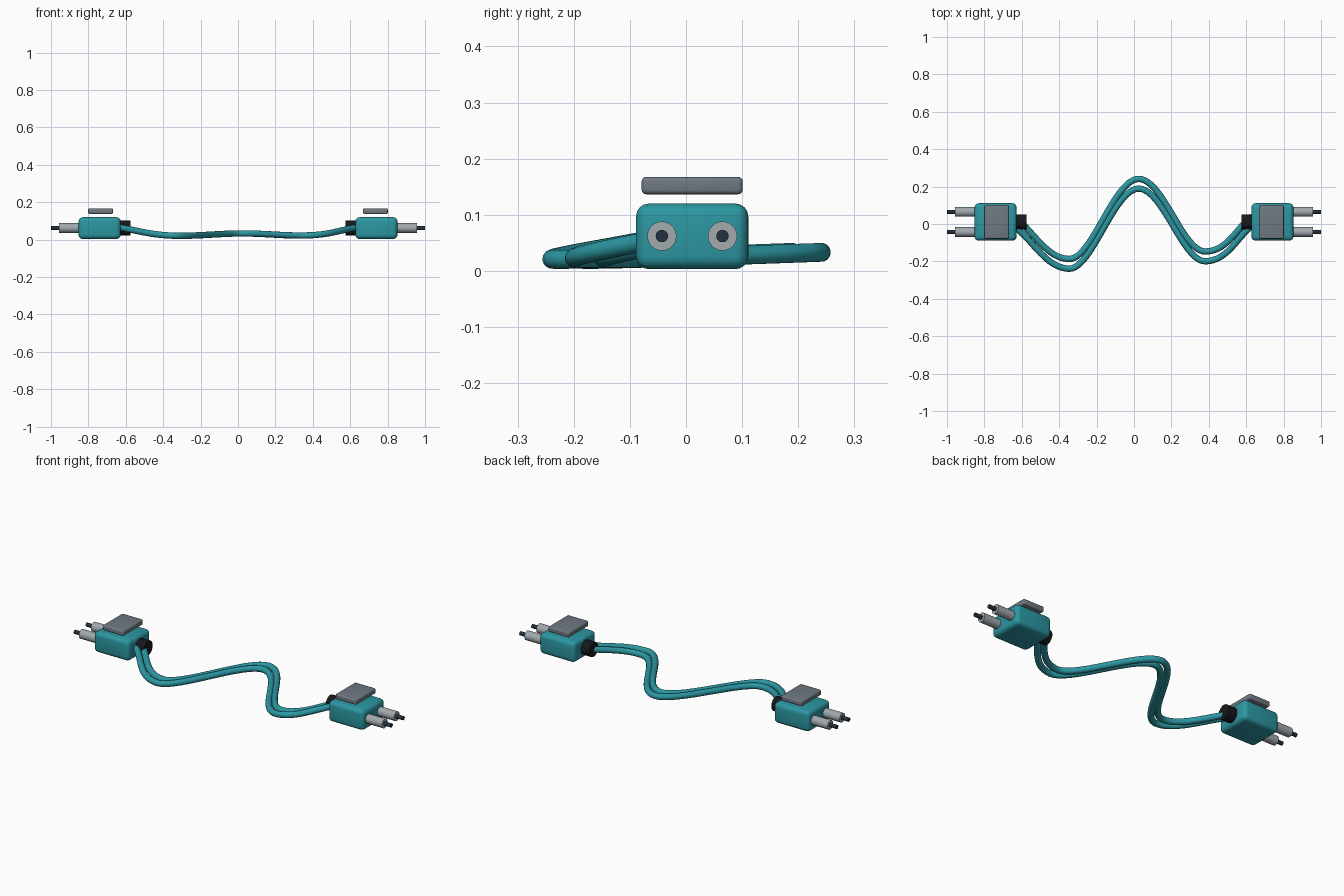
import bpy, math
from mathutils import Vector

cube = bpy.data.objects.get("Cube")
if cube:
    bpy.data.objects.remove(cube, do_unlink=True)


def material(name, color):
    m = bpy.data.materials.new(name)
    m.use_nodes = True
    m.diffuse_color = (*color, 1)
    bsdf = next(n for n in m.node_tree.nodes if n.type == 'BSDF_PRINCIPLED')
    bsdf.inputs["Base Color"].default_value = (*color, 1)
    return m


teal = material("teal", (0.025, 0.31, 0.36))
steel = material("light_steel", (0.36, 0.40, 0.43))
grey = material("slate_grey", (0.16, 0.19, 0.225))
navy = material("dark_navy", (0.016, 0.032, 0.05))
black = material("black_rubber", (0.008, 0.009, 0.011))

MID_Y, MID_Z = 0.011, 0.062


def finish(ob, name, mat):
    ob.name = name
    ob.data.materials.append(mat)
    bpy.ops.object.shade_smooth_by_angle(angle=math.radians(40))
    return ob


def rounded_box(name, loc, size, bevel, mat):
    bpy.ops.mesh.primitive_cube_add(size=1, location=loc)
    ob = bpy.context.object
    ob.scale = size
    bpy.ops.object.transform_apply(location=False, rotation=False, scale=True)
    mod = ob.modifiers.new("rounding", 'BEVEL')
    mod.width, mod.segments = bevel, 4
    bpy.ops.object.modifier_apply(modifier=mod.name)
    return finish(ob, name, mat)


def rod(name, x0, x1, y, radius, mat):
    bpy.ops.mesh.primitive_cylinder_add(
        vertices=32, radius=radius, depth=abs(x1 - x0),
        location=((x0 + x1) / 2, y, MID_Z), rotation=(0, math.pi / 2, 0))
    return finish(bpy.context.object, name, mat)


# Matching connector at each end
for side, s in (("left", 1), ("right", -1)):
    rounded_box(side + "_housing", (s * 0.74, MID_Y, 0.0615),
                (0.225, 0.2, 0.117), 0.023, teal)
    rounded_box(side + "_latch_plate", (s * 0.735, MID_Y, 0.152),
                (0.132, 0.18, 0.031), 0.008, grey)
    rod(side + "_strain_relief", s * 0.575, s * 0.64, MID_Y, 0.041, black)
    for row, dy in (("front", -0.054), ("back", 0.054)):
        rod(f"{side}_{row}_ferrule", s * 0.84, s * 0.957, MID_Y + dy, 0.026, steel)
        rod(f"{side}_{row}_fibre_tip", s * 0.95, s, MID_Y + dy, 0.011, navy)


# Twin cables: path of (point, handle vector)
path = [
    ((-0.63, 0.005, 0.064), (0.09, -0.07, -0.015)),
    ((-0.345, -0.213, 0.021), (0.12, 0, -0.004)),
    ((0.025, 0.215, 0.033), (0.13, 0, 0)),
    ((0.38, -0.173, 0.023), (0.12, 0, 0.005)),
    ((0.63, 0.015, 0.064), (0.08, 0.06, 0.012)),
]


def cable(name, dy):
    cu = bpy.data.curves.new(name, 'CURVE')
    cu.dimensions = '3D'
    cu.bevel_depth, cu.bevel_resolution = 0.017, 5
    cu.resolution_u, cu.use_fill_caps = 24, True
    sp = cu.splines.new('BEZIER')
    sp.bezier_points.add(len(path) - 1)
    for bp, (p, h) in zip(sp.bezier_points, path):
        bp.handle_left_type = bp.handle_right_type = 'FREE'
        bp.co = Vector(p) + Vector((0, dy, 0))
        bp.handle_left = bp.co - Vector(h)
        bp.handle_right = bp.co + Vector(h)
    ob = bpy.data.objects.new(name, cu)
    bpy.context.collection.objects.link(ob)
    bpy.ops.object.select_all(action='DESELECT')
    ob.select_set(True)
    bpy.context.view_layer.objects.active = ob
    bpy.ops.object.convert(target='MESH')
    finish(bpy.context.object, name, teal)


cable("back_cable", 0.026)
cable("front_cable", -0.026)
